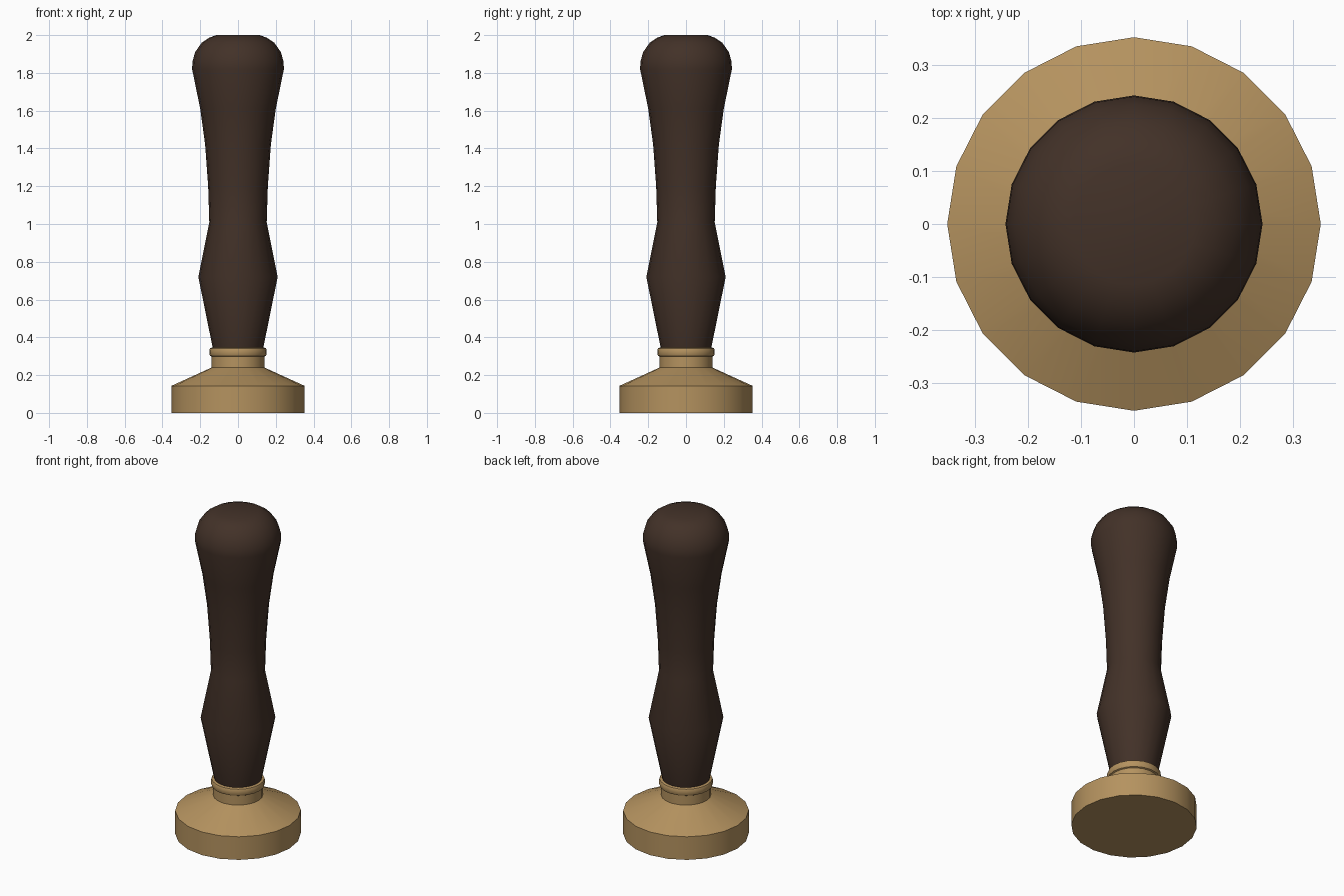
import bpy, bmesh, math

if "Cube" in bpy.data.objects:
    bpy.data.objects.remove(bpy.data.objects["Cube"])

SIDES = 20

def material(name, rgb):
    m = bpy.data.materials.new(name)
    m.diffuse_color = (*rgb, 1)
    m.use_nodes = True
    m.node_tree.nodes["Principled BSDF"].inputs["Base Color"].default_value = m.diffuse_color
    return m

def lathe(name, profile, mat, angle):
    """Spin an (r, z) profile around z, closing both ends with flat caps."""
    bm = bmesh.new()
    rings = []
    for r, z in profile:
        rings.append([bm.verts.new((r * math.cos(2 * math.pi * i / SIDES),
                                    r * math.sin(2 * math.pi * i / SIDES), z))
                      for i in range(SIDES)])
    for a, b in zip(rings, rings[1:]):
        for i in range(SIDES):
            j = (i + 1) % SIDES
            bm.faces.new((a[i], a[j], b[j], b[i]))
    bm.faces.new(rings[0][::-1])
    bm.faces.new(rings[-1])
    me = bpy.data.meshes.new(name)
    bm.to_mesh(me)
    bm.free()
    me.materials.append(mat)
    ob = bpy.data.objects.new(name, me)
    bpy.context.collection.objects.link(ob)
    bpy.ops.object.select_all(action='DESELECT')
    ob.select_set(True)
    bpy.context.view_layer.objects.active = ob
    bpy.ops.object.shade_smooth_by_angle(angle=math.radians(angle))
    return ob

wood = material("dark_wood", (0.055, 0.031, 0.021))
brass = material("brass", (0.46, 0.29, 0.115))

# Brass stamp head with neck and rounded collar
lathe("stamp_head", [(0.353, 0), (0.353, 0.143), (0.14, 0.24), (0.14, 0.298),
                     (0.148, 0.302), (0.152, 0.312), (0.152, 0.332),
                     (0.148, 0.342), (0.138, 0.346), (0.12, 0.346)], brass, 30)

# Turned wooden handle
lathe("handle", [(0.132, 0.335), (0.21, 0.72), (0.152, 1.01), (0.158, 1.2),
                 (0.174, 1.42), (0.20, 1.61), (0.243, 1.82), (0.241, 1.86),
                 (0.227, 1.91), (0.192, 1.96), (0.155, 1.985), (0.115, 2.0)],
      wood, 40)
